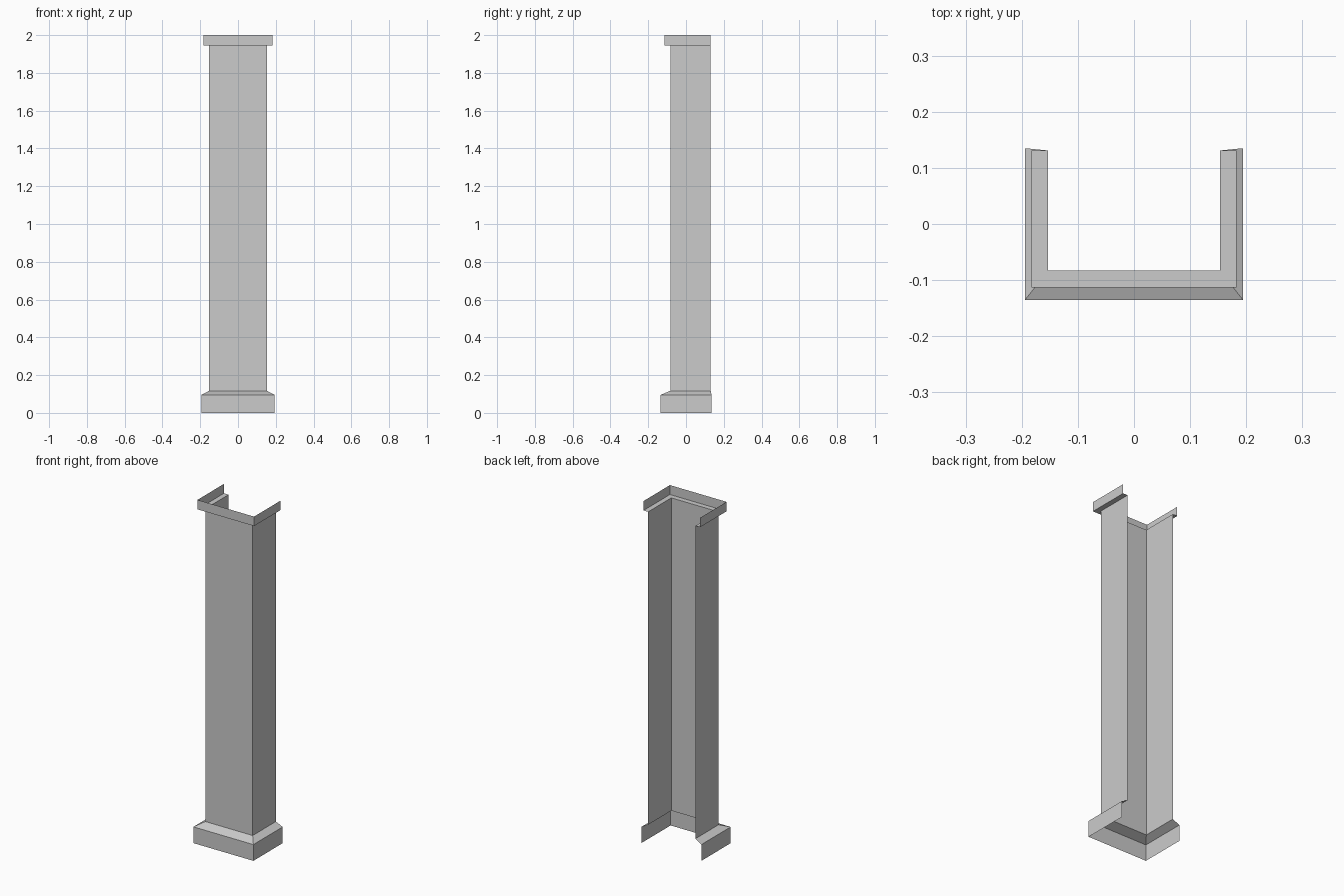
import bpy, bmesh

if "Cube" in bpy.data.objects:
    bpy.data.objects.remove(bpy.data.objects["Cube"])


def u_shell(name, levels):
    """Open-backed sheet: each level is (half width, front y, back y, z)."""
    bm = bmesh.new()
    rings = [[bm.verts.new(p) for p in ((-w, b, z), (-w, f, z), (w, f, z), (w, b, z))]
             for w, f, b, z in levels]
    for low, high in zip(rings, rings[1:]):
        for i in range(3):
            bm.faces.new((low[i], low[i + 1], high[i + 1], high[i]))
    mesh = bpy.data.meshes.new(name)
    bm.to_mesh(mesh)
    bm.free()
    obj = bpy.data.objects.new(name, mesh)
    bpy.context.collection.objects.link(obj)
    return obj


shaft_foot = (0.153, -0.083, 0.131, 0.117)
shaft_head = (0.153, -0.083, 0.131, 1.945)

# Plinth with sloped upper edge
u_shell("plinth", [(0.194, -0.135, 0.135, 0), (0.194, -0.135, 0.135, 0.095), shaft_foot])

# Plain three-sided shaft
u_shell("shaft", [shaft_foot, shaft_head])

# Cap band with flat underside, open on top
u_shell("cap", [shaft_head, (0.183, -0.113, 0.131, 1.945), (0.183, -0.113, 0.131, 2.0)])
